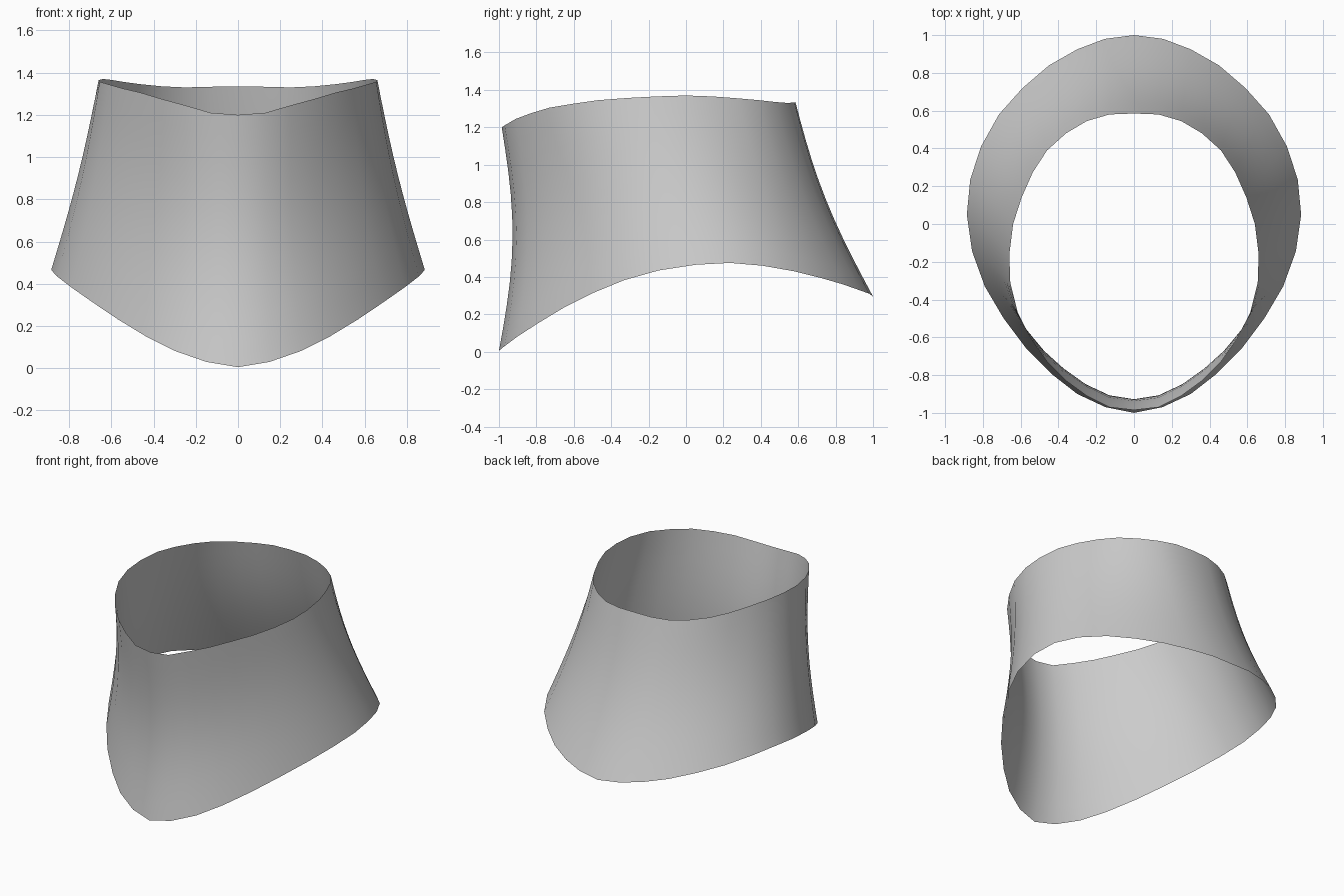
import bpy, bmesh, math
from mathutils import Vector

if "Cube" in bpy.data.objects:
    bpy.data.objects.remove(bpy.data.objects["Cube"])

# Right half of each rim, front to back
LOWER = [(0, -1, .005), (.15, -.97, .03), (.30, -.90, .082), (.435, -.795, .15), (.57, -.66, .232),
         (.69, -.50, .313), (.79, -.33, .383), (.857, -.145, .435), (.885, .05, .465), (.867, .235, .475),
         (.81, .41, .46), (.715, .58, .43), (.59, .72, .395), (.45, .84, .36), (.30, .925, .33),
         (.155, .98, .31), (0, 1, .295)]
UPPER = [(0, -.985, 1.2), (.13, -.97, 1.21), (.25, -.91, 1.245), (.36, -.83, 1.275), (.46, -.73, 1.305),
         (.545, -.61, 1.325), (.615, -.47, 1.345), (.655, -.31, 1.357), (.66, -.16, 1.365), (.64, 0, 1.37),
         (.595, .14, 1.365), (.535, .275, 1.355), (.46, .39, 1.345), (.36, .48, 1.335), (.25, .545, 1.33),
         (.13, .58, 1.333), (0, .585, 1.335)]
RINGS = 10


def full_loop(half):
    """Mirror a half rim into a closed loop."""
    return [Vector(p) for p in half] + [Vector((-x, y, z)) for x, y, z in half[-2:0:-1]]


lower, upper = full_loop(LOWER), full_loop(UPPER)
n = len(lower)

# Open band: straight blend between the rims, drawn in at the waist
bm = bmesh.new()
rows = []
for r in range(RINGS + 1):
    t = r / RINGS
    row = []
    for a, b in zip(lower, upper):
        p = a.lerp(b, t)
        out = Vector((a.x, a.y, 0)).normalized()
        pinch = .015 + (.05 if out.y < 0 else .03) * out.y ** 2
        row.append(bm.verts.new(p - out * pinch * math.sin(math.pi * t)))
    rows.append(row)
for low, high in zip(rows, rows[1:]):
    for i in range(n):
        j = (i + 1) % n
        bm.faces.new((low[i], low[j], high[j], high[i])).smooth = True

mesh = bpy.data.meshes.new("collar_band")
bm.to_mesh(mesh)
bm.free()
band = bpy.data.objects.new("collar_band", mesh)
bpy.context.collection.objects.link(band)

grey = bpy.data.materials.new("light_grey")
grey.diffuse_color = (.6, .6, .6, 1)
grey.use_nodes = True
grey.node_tree.nodes["Principled BSDF"].inputs["Base Color"].default_value = grey.diffuse_color
mesh.materials.append(grey)
